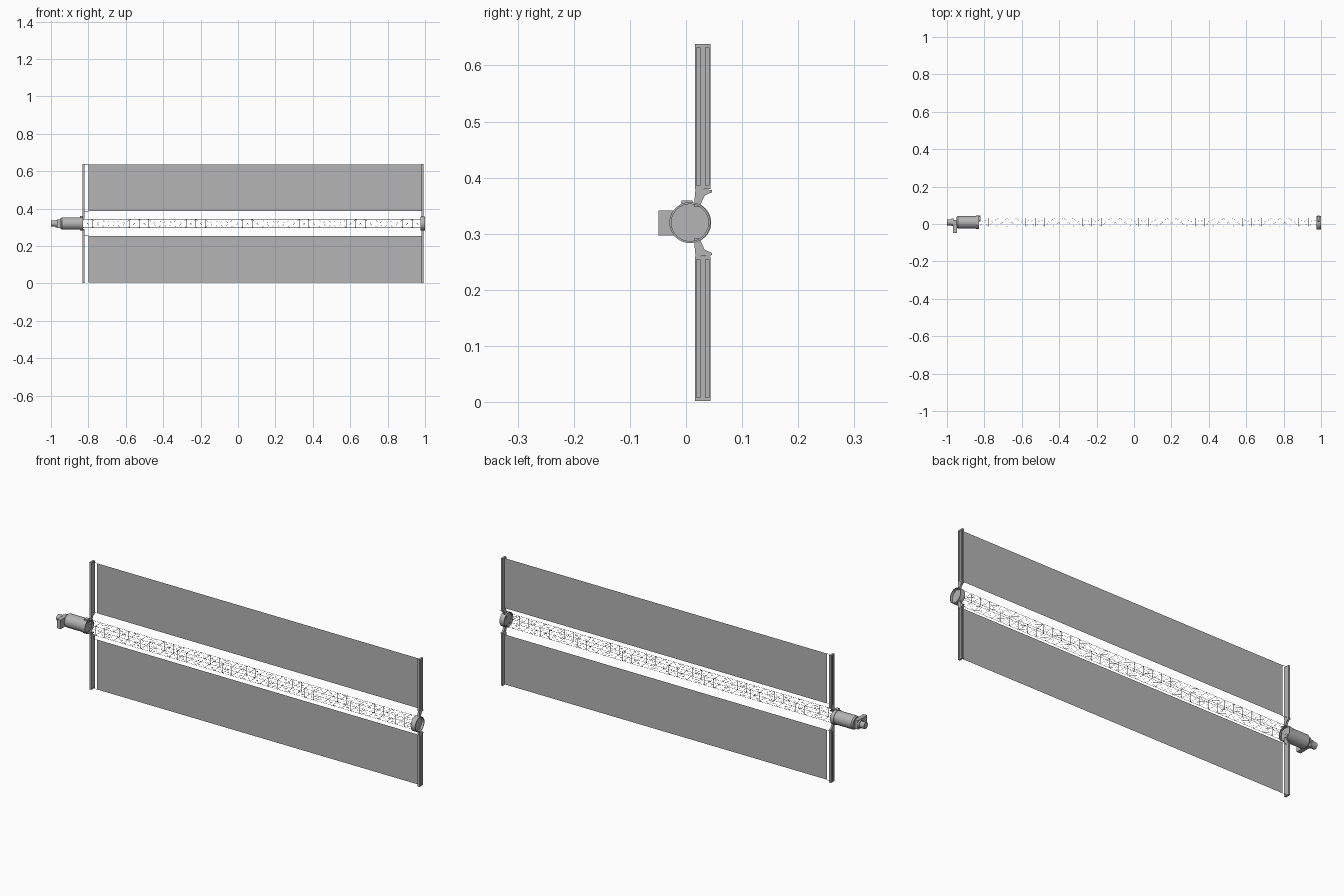
import bpy, bmesh, math
from mathutils import Vector

cube = bpy.data.objects.get("Cube")
if cube:
    bpy.data.objects.remove(cube, do_unlink=True)

MID = 0.32          # height of the mast axis
AXIS_Y = 0.009      # depth of the mast axis


def material(name, value):
    m = bpy.data.materials.new(name)
    m.use_nodes = True
    colour = (value, value, value, 1)
    m.diffuse_color = colour
    m.node_tree.nodes["Principled BSDF"].inputs["Base Color"].default_value = colour
    return m


grey = material("mid grey", 0.46)


def finish(name, bm, smooth=False):
    bmesh.ops.recalc_face_normals(bm, faces=bm.faces)
    mesh = bpy.data.meshes.new(name)
    bm.to_mesh(mesh)
    bm.free()
    mesh.materials.append(grey)
    ob = bpy.data.objects.new(name, mesh)
    bpy.context.collection.objects.link(ob)
    if smooth:
        bpy.ops.object.select_all(action="DESELECT")
        ob.select_set(True)
        bpy.context.view_layer.objects.active = ob
        bpy.ops.object.shade_smooth_by_angle(angle=math.radians(35))
    return ob


def box(name, xs, ys, zs):
    bm = bmesh.new()
    bmesh.ops.create_cube(bm, size=1)
    for v in bm.verts:
        v.co = [a + (b - a) * (c + 0.5) for (a, b), c in zip((xs, ys, zs), v.co)]
    return finish(name, bm)


def lathe(name, profile, y=AXIS_Y, z=MID, steps=40):
    """Turn (x, radius) points round the x axis."""
    bm = bmesh.new()
    pts = [bm.verts.new((x, y + r, z)) for x, r in profile]
    edges = [bm.edges.new(p) for p in zip(pts, pts[1:])]
    bmesh.ops.spin(bm, geom=pts + edges, cent=(0, y, z), axis=(1, 0, 0),
                   angle=math.tau, steps=steps, use_duplicate=False)
    bmesh.ops.remove_doubles(bm, verts=bm.verts, dist=1e-5)
    return finish(name, bm, True)


def prism(name, outline, x0, x1):
    """Extrude a (y, z) outline along x."""
    bm = bmesh.new()
    face = bm.faces.new([bm.verts.new((x0, y, z)) for y, z in outline])
    new = bmesh.ops.extrude_face_region(bm, geom=[face])["geom"]
    bmesh.ops.translate(bm, vec=(x1 - x0, 0, 0),
                        verts=[v for v in new if isinstance(v, bmesh.types.BMVert)])
    return finish(name, bm)


def rods(name, segments, radius):
    """Thin three-sided rods between pairs of points."""
    bm = bmesh.new()
    for a, b in segments:
        a, b = Vector(a), Vector(b)
        u = (b - a).orthogonal().normalized() * radius
        w = (b - a).normalized().cross(u)
        ring = [u * math.cos(t) + w * math.sin(t)
                for t in (math.tau * k / 3 for k in range(3))]
        p = [bm.verts.new(a + r) for r in ring]
        q = [bm.verts.new(b + r) for r in ring]
        for k in range(3):
            j = (k + 1) % 3
            bm.faces.new((p[k], p[j], q[j], q[k]))
    return finish(name, bm)


# Upper and lower wing halves
for label, s in (("upper", 1), ("lower", -1)):
    inner, outer = MID + s * 0.06, MID + s * 0.318
    near, far = MID + s * 0.066, MID + s * 0.315

    # Flat blanket sheet
    bm = bmesh.new()
    bm.faces.new([bm.verts.new(c) for c in ((-0.80, 0.03, near), (0.983, 0.03, near),
                                            (0.983, 0.03, far), (-0.80, 0.03, far))])
    finish(label + "_blanket", bm)

    # Storage beams at each end: plate, two lips, raised spine and end caps
    for end, x, d in (("base", -0.822, -1), ("tip", 0.982, 1)):
        name = f"{label}_{end}_beam"
        out = x + d * 0.010
        box(name + "_plate", (x, x + d * 0.004), (0.016, 0.044), (inner, outer))
        for side, y in (("front", 0.016), ("back", 0.041)):
            box(f"{name}_{side}_lip", (x, out), (y, y + 0.003), (inner, outer))
        prism(name + "_spine", [(0.025, inner), (0.035, inner), (0.035, outer),
                                (0.025, outer)], x, x + d * 0.009)
        for cap, z in (("inner", inner), ("outer", outer - s * 0.006)):
            box(f"{name}_{cap}_cap", (x, out), (0.016, 0.044), (z, z + s * 0.006))
        # Tapered bracket joining the beam to the mast hub
        prism(f"{label}_{end}_bracket",
              [(0.014, MID + s * 0.028), (0.024, MID + s * 0.028),
               (0.033, MID + s * 0.048), (0.046, MID + s * 0.054),
               (0.046, MID + s * 0.058), (0.017, MID + s * 0.061)], x, out)

    # Tension wires between the base beam and the blanket
    rods(label + "_tension_wires",
         [((-0.823, 0.03, z), (-0.80, 0.03, z)) for z in (near, far)], 0.001)

# Mast lattice: four longerons, square battens and crossed diagonals
BAYS, X0, X1, H = 36, -0.83, 0.982, 0.0225
corners = [(AXIS_Y + a * H, MID + b * H) for a, b in ((-1, -1), (1, -1), (1, 1), (-1, 1))]
xs = [X0 + (X1 - X0) * i / BAYS for i in range(BAYS + 1)]
sides = list(zip(corners, corners[1:] + corners[:1]))
rods("mast_longerons", [((X0, *c), (X1, *c)) for c in corners], 0.0007)
rods("mast_battens", [((x, *a), (x, *b)) for x in xs for a, b in sides], 0.0006)
rods("mast_diagonals", [seg for x, n in zip(xs, xs[1:]) for a, b in sides
                        for seg in (((x, *a), (n, *b)), ((x, *b), (n, *a)))], 0.0003)

# Mast canister with flanges
lathe("mast_canister", [(-0.948, 0), (-0.948, 0.028), (-0.942, 0.033), (-0.846, 0.033),
                        (-0.846, 0.036), (-0.828, 0.036), (-0.828, 0.033),
                        (-0.836, 0.033), (-0.836, 0)])
box("canister_tab", (-0.846, -0.828), (-0.008, 0.012), (0.35, 0.359))

# Drive motor and stub shaft at the base
box("drive_housing", (-0.967, -0.946), (-0.049, 0.022), (0.297, 0.342))
lathe("stub_shaft", [(-1.0, 0), (-1.0, 0.016), (-0.975, 0.016), (-0.975, 0.02),
                     (-0.965, 0.02), (-0.965, 0)], steps=24)

# Tip hub: a short ring with a recessed disc
lathe("tip_ring", [(0.975, 0.033), (0.975, 0.0365), (1.0, 0.0365), (1.0, 0.033),
                   (0.975, 0.033)], y=0.007)
lathe("tip_disc", [(0.982, 0), (0.982, 0.0335), (0.988, 0.0335), (0.988, 0)], y=0.007)
